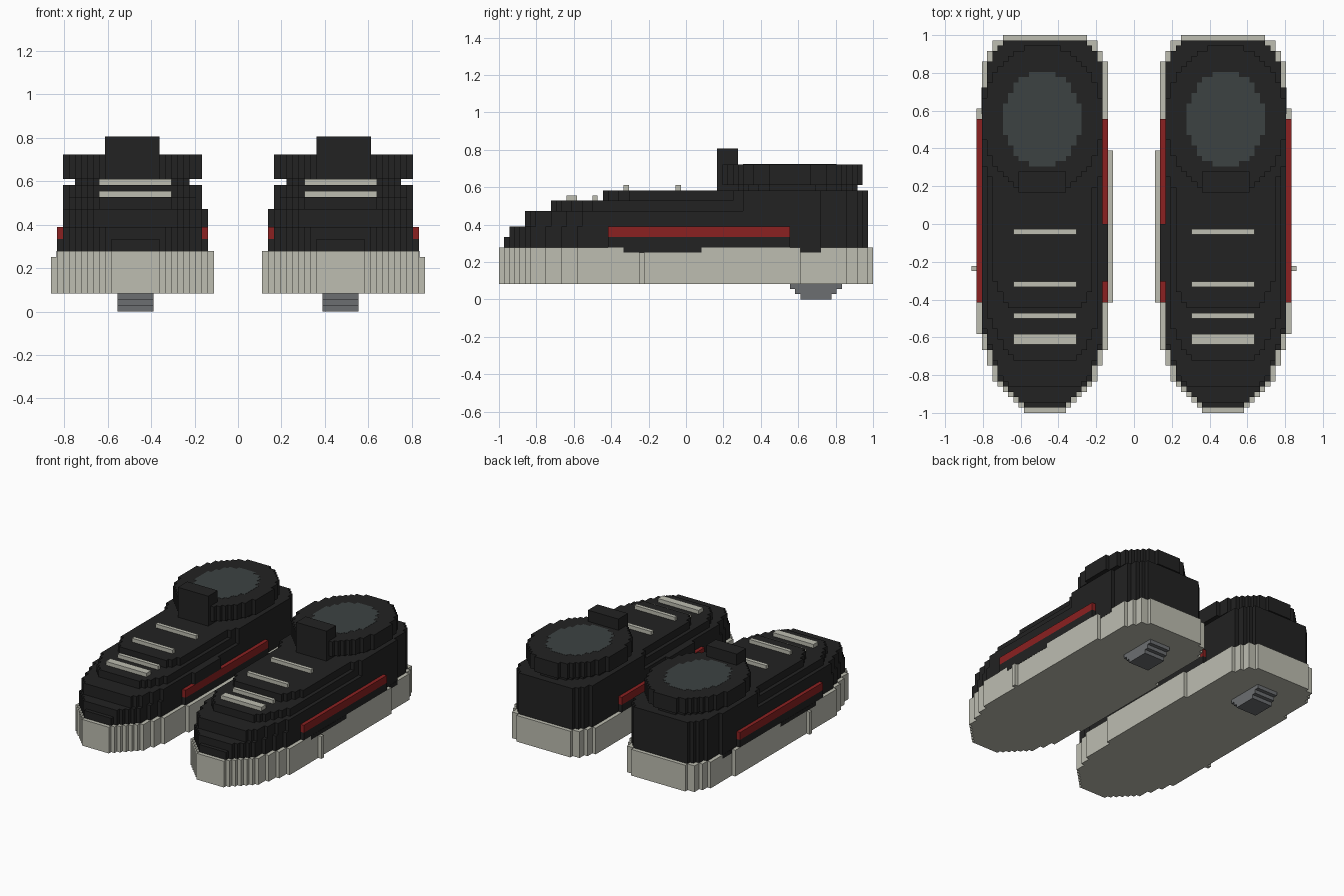
import bpy, bmesh, math

cube = bpy.data.objects.get("Cube")
if cube:
    bpy.data.objects.remove(cube, do_unlink=True)

V = 1 / 36  # size of one block step; all measures below are in steps


def material(name, rgb):
    m = bpy.data.materials.new(name)
    m.use_nodes = True
    m.diffuse_color = (*rgb, 1)
    m.node_tree.nodes["Principled BSDF"].inputs["Base Color"].default_value = (*rgb, 1)
    return m


CREAM = material("cream rubber", (0.51, 0.51, 0.44))
BLACK = material("black fabric", (0.016, 0.016, 0.016))
RED = material("red trim", (0.26, 0.015, 0.015))
LINING = material("dark lining", (0.045, 0.055, 0.055))
GREY = material("grey plug", (0.15, 0.157, 0.165))


def prism(name, rows, z0, z1, mat):
    """Extrude a stepped outline given as rows (y, x_inner, x_outer); mirror to the other shoe."""
    inner, outer = [], []
    for y, a, b in rows:
        for side, x in ((inner, a), (outer, b)):
            if len(side) > 1 and side[-1][0] == x:
                side.pop()
            else:
                side.append((x, y))
            side.append((x, y + 1))
    bm = bmesh.new()
    loop = [bm.verts.new((x * V, y * V, z0 * V)) for x, y in outer + inner[::-1]]
    base = bm.faces.new(loop)
    top = bmesh.ops.extrude_face_region(bm, geom=[base], use_keep_orig=True)["geom"]
    for v in top:
        if isinstance(v, bmesh.types.BMVert):
            v.co.z = z1 * V
    bmesh.ops.recalc_face_normals(bm, faces=bm.faces)
    mesh = bpy.data.meshes.new(name)
    bm.to_mesh(mesh)
    bm.free()
    mesh.materials.append(mat)
    ob = bpy.data.objects.new(name, mesh)
    bpy.context.collection.objects.link(ob)
    mirror = ob.modifiers.new("other_shoe", 'MIRROR')
    mirror.use_mirror_merge = False
    return ob


def tapered(y0, y1, x0, x1, toe=(), heel=()):
    """Rows of a long shape whose ends narrow by the listed insets."""
    rows = []
    for y in range(y0, y1):
        n = 0
        if y - y0 < len(toe):
            n = toe[y - y0]
        elif y1 - 1 - y < len(heel):
            n = heel[y1 - 1 - y]
        rows.append((y, x0 + max(0, n - 1), x1 - n))
    return rows


def oval(y0, y1, x0, x1):
    """Rows of a stepped ellipse."""
    rows, length, half = [], y1 - y0, (x1 - x0) / 2
    for y in range(y0, y1):
        t = (2 * (y - y0) + 1) / length - 1
        n = round(half - half * math.sqrt(1 - t * t))
        rows.append((y, x0 + n, x1 - n))
    return rows


def block(name, x0, x1, y0, y1, z0, z1, mat):
    rows = [(y0, x0, x1)]
    ob = prism(name, rows, z0, z1, mat)
    for v in ob.data.vertices:  # stretch the single row to its length
        if v.co.y > (y0 + 0.5) * V:
            v.co.y = y1 * V
    return ob


# Sole with its side bulges
TOE = [9, 8, 7, 6, 5, 4, 3, 3, 3, 2, 2, 2, 1, 1, 1]
HEEL = [5, 3, 3, 2, 2] + [1] * 9
prism("sole", tapered(-36, 36, 5, 30, TOE, HEEL), 3, 10, CREAM)
block("sole_inner_bulge", 4, 5, -15, 14, 3, 10, CREAM)
block("sole_outer_rib", 30, 31, -9, -8, 3, 9, CREAM)

# Upper, stacked in steps
BACK = [4, 3, 2, 2, 1, 1, 1, 1, 1]
BLUNT = [5, 4, 3, 3, 2, 2, 1, 1]
prism("upper_base", tapered(-35, 35, 6, 29, TOE[1:], BACK), 10, 12, BLACK)
prism("upper_low", tapered(-34, 35, 6, 29, TOE[2:], BACK), 12, 14, BLACK)
prism("upper_middle", tapered(-31, 35, 6, 29, TOE[4:], BACK), 14, 17, BLACK)
block("upper_inner_pad", 5, 6, -11, 0, 14, 17, BLACK)
prism("instep_low", tapered(-26, 14, 7, 28, BLUNT), 17, 19, BLACK)
prism("instep_high", tapered(-16, 14, 8, 27, BLUNT[3:]), 19, 21, BLACK)
prism("heel_counter", tapered(7, 35, 6, 29, BLUNT[4:], BACK), 17, 21, BLACK)

# Side panels reaching down over the sole, and red trim on both sides
for side, x in (("outer", 29), ("inner", 5)):
    block(side + "_skirt", x, x + 1, -15, 20, 10, 12, BLACK)
    block(side + "_red_stripe", x, x + 1, -15, 20, 12, 14, RED)
for i, (y0, y1) in enumerate(((-12, 3), (21, 26))):
    block(f"sole_overlap_{i + 1}", 28.9, 30.05 - i, y0, y1, 9, 10.05, BLACK)

# Collar, lining and tongue tab
prism("collar_neck", oval(8, 33, 8, 27), 21, 22, BLACK)
prism("collar", oval(6, 34, 6, 29), 22, 26, BLACK)
prism("opening_lining", oval(11, 29, 10, 25), 25.9, 26.05, LINING)
block("tongue_tab", 13, 22, 6, 10, 21, 29, BLACK)

# Laces
for i, (y0, y1, z) in enumerate(((-2, -1, 21), (-12, -11, 21), (-18, -17, 19), (-23, -21, 19))):
    block(f"lace_{i + 1}", 11, 23, y0, y1, z, z + 1, CREAM)

# Stepped plug under the heel
for i in range(3):
    block(f"heel_plug_{i + 1}", 14, 20, 22 - i, 28 + i, i, i + 1, GREY)
